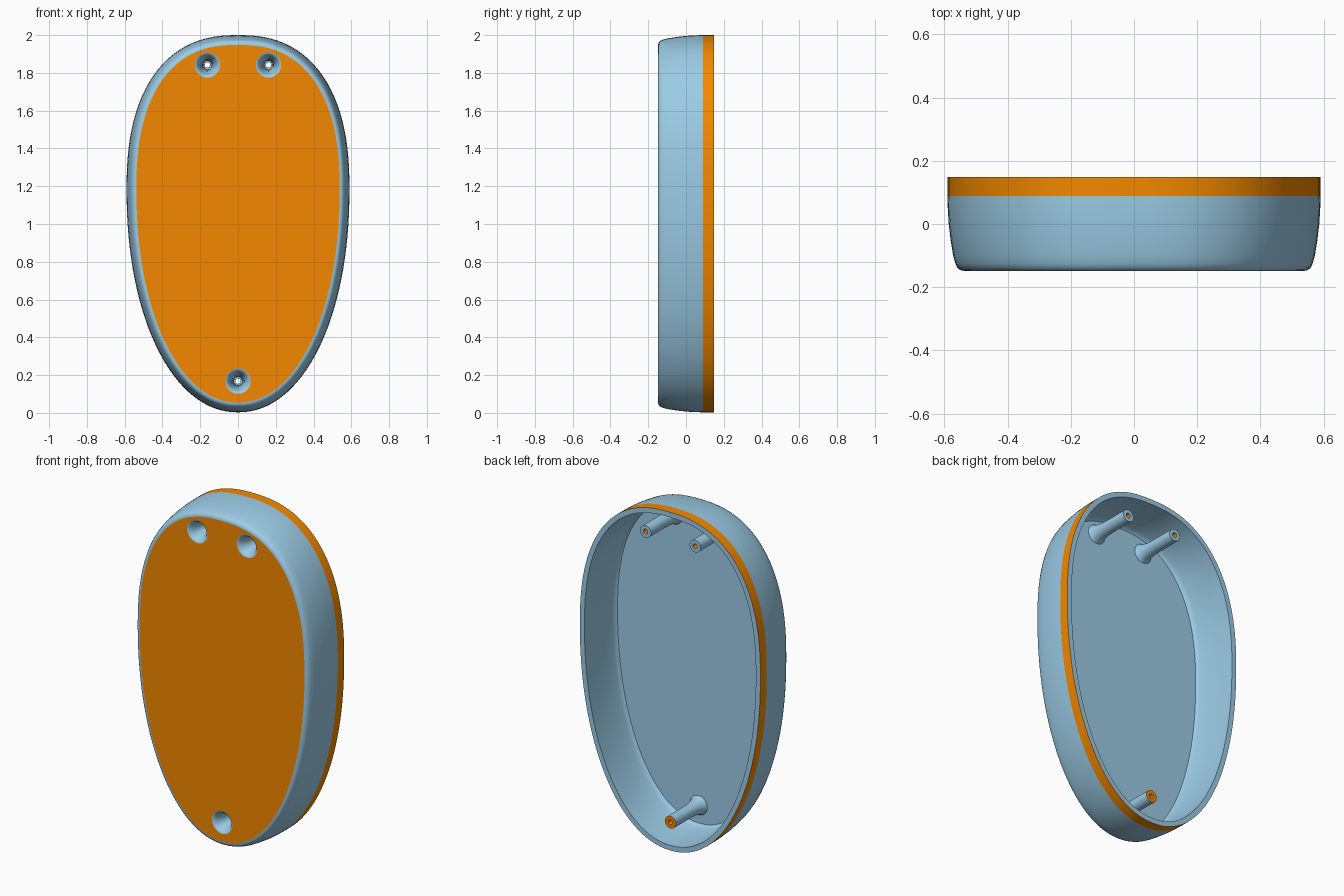
import bpy, bmesh, math
from mathutils import Vector

if "Cube" in bpy.data.objects:
    bpy.data.objects.remove(bpy.data.objects["Cube"])

N, M = 128, 32
BLUE, ORANGE = 0, 1


def material(name, color):
    m = bpy.data.materials.new(name)
    m.diffuse_color = color
    m.use_nodes = True
    m.node_tree.nodes["Principled BSDF"].inputs["Base Color"].default_value = m.diffuse_color
    return m


def spow(v, e):
    return math.copysign(abs(v) ** e, v)


def egg_outline():
    # blunt top half, narrower bottom half, in the x-z plane
    pts = []
    for i in range(N):
        a = 2 * math.pi * i / N
        c, s = math.cos(a), math.sin(a)
        n, h = (2.4, 0.82) if s >= 0 else (2.1, 1.177)
        pts.append(Vector((0.59 * spow(c, 2 / n), 1.18 + h * spow(s, 2 / n))))
    return pts


def egg_ring(inset, y):
    ring = []
    for i, p in enumerate(OUT):
        t = (OUT[(i + 1) % N] - OUT[i - 1]).normalized()
        q = p - inset * Vector((t.y, -t.x))
        ring.append(bm.verts.new((q.x, y, q.y)))
    return ring


def circle_ring(cx, cz, r, y):
    return [bm.verts.new((cx + r * math.cos(2 * math.pi * i / M), y,
                          cz + r * math.sin(2 * math.pi * i / M))) for i in range(M)]


def bridge(rings, colors):
    for a, b, col in zip(rings, rings[1:], colors):
        n = len(a)
        for i in range(n):
            j = (i + 1) % n
            f = bm.faces.new((a[i], a[j], b[j], b[i]))
            f.material_index = col
            f.smooth = True


def fill(loops, color):
    # flat sheet bounded by an outer loop, with the other loops as holes
    edges = [bm.edges.get((l[i - 1], l[i])) for l in loops for i in range(len(l))]
    res = bmesh.ops.triangle_fill(bm, use_beauty=True, use_dissolve=False, edges=edges)
    for f in res["geom"]:
        if isinstance(f, bmesh.types.BMFace):
            f.material_index = color
            f.smooth = True


OUT = egg_outline()
bm = bmesh.new()

# wall: (inset, y) from the front face round the rim to the inner floor;
# the first and last strips are flat so the panels shade flat
wall = [(.055, -.148), (.052, -.148), (.041, -.146), (.032, -.139), (.025, -.125),
        (.018, -.1), (.010, -.05), (.004, 0), (.001, .05), (0, .089), (0, .148),
        (.03, .148), (.032, .04), (.038, -.03), (.046, -.09), (.052, -.11),
        (.060, -.118), (.063, -.118)]
wall_rings = [egg_ring(*p) for p in wall]
bridge(wall_rings, [ORANGE if i in (0, 9) else BLUE for i in range(len(wall) - 1)])

# screw posts: (radius, y) from the front funnel through to the flared base
post = [(.070, -.148), (.067, -.148), (.059, -.144), (.050, -.132), (.041, -.112),
        (.033, -.085), (.027, -.04), (.023, .02), (.022, .10), (.014, .10), (.014, .146),
        (.036, .146), (.036, .0), (.038, -.05), (.043, -.085), (.050, -.108),
        (.057, -.118), (.060, -.118)]
fronts, backs = [wall_rings[0]], [wall_rings[-1]]
for cx, cz in ((-.162, 1.842), (.162, 1.842), (0, .168)):
    rings = [circle_ring(cx, cz, r, y) for r, y in post]
    cols = [BLUE] * (len(post) - 1)
    cols[0] = cols[9] = ORANGE
    if cx == 0:
        cols[10] = ORANGE
    bridge(rings, cols)
    fronts.append(rings[0])
    backs.append(rings[-1])

# front panel and inner floor
fill(fronts, ORANGE)
fill(backs, BLUE)

bmesh.ops.recalc_face_normals(bm, faces=bm.faces[:])
me = bpy.data.meshes.new("shell_cover")
bm.to_mesh(me)
bm.free()
me.materials.append(material("blue", (.33, .60, .79, 1)))
me.materials.append(material("orange", (.90, .25, .0, 1)))
me.set_sharp_from_angle(angle=math.radians(40))
ob = bpy.data.objects.new("shell_cover", me)
bpy.context.collection.objects.link(ob)
